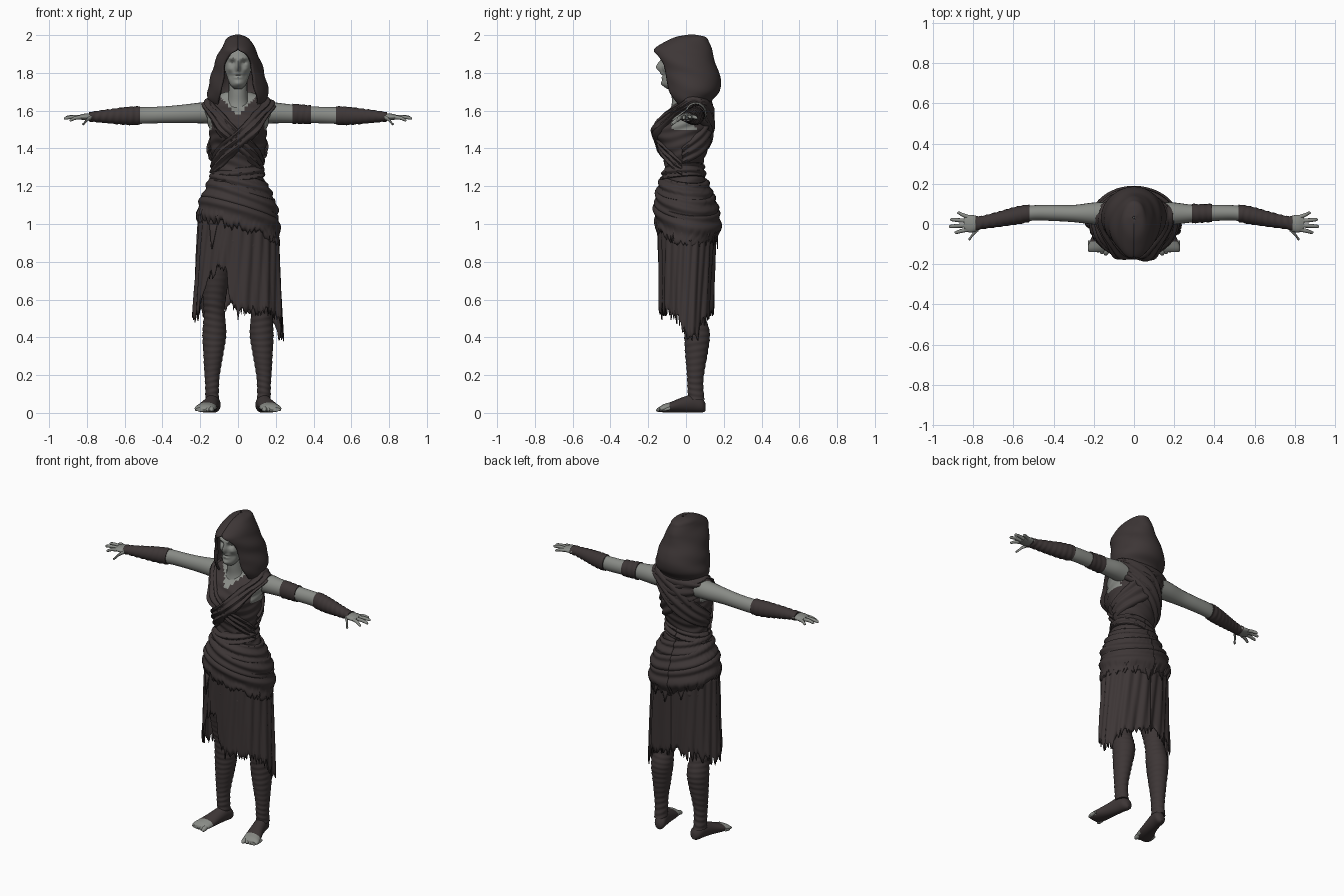
import bpy, bmesh, random
from math import sin, cos, pi, exp, radians, sqrt
from mathutils import Vector

random.seed(4)
if "Cube" in bpy.data.objects:
    bpy.data.objects.remove(bpy.data.objects["Cube"])


def material(name, rgb):
    m = bpy.data.materials.new(name)
    m.use_nodes = True
    m.diffuse_color = (*rgb, 1)
    bsdf = m.node_tree.nodes["Principled BSDF"]
    bsdf.inputs["Base Color"].default_value = (*rgb, 1)
    bsdf.inputs["Roughness"].default_value = 0.9
    return m


CLOTH = material("dark cloth", (0.047, 0.037, 0.037))
SKIN = material("grey skin", (0.25, 0.26, 0.24))


def sample(table, n):
    """Smooth curve through the rows of a table."""
    rows = [Vector(r) for r in table]
    out = []
    for k in range(n):
        u = k / (n - 1) * (len(rows) - 1)
        i = min(int(u), len(rows) - 2)
        t = u - i
        b, c = rows[i], rows[i + 1]
        a = rows[i - 1] if i else b
        d = rows[i + 2] if i + 2 < len(rows) else c
        out.append(b + ((c - a) + ((2 * a - 5 * b + 4 * c - d) + (3 * b - a - 3 * c + d) * t) * t) * (t / 2))
    return out


def grid(name, pts, mat, closed=True, caps=True, rule=None, thick=0):
    """Skin a list of point rows; rule(centre) is true where a face is bare skin."""
    bm = bmesh.new()
    rows = [[bm.verts.new(p) for p in row] for row in pts]
    n = len(rows[0])
    for r, q in zip(rows, rows[1:]):
        for j in range(n if closed else n - 1):
            k = (j + 1) % n
            bm.faces.new((r[j], r[k], q[k], q[j]))
    if closed and caps:
        bm.faces.new(rows[0])
        bm.faces.new(rows[-1])
    bmesh.ops.recalc_face_normals(bm, faces=bm.faces)
    if rule:
        for f in bm.faces:
            f.material_index = int(rule(f.calc_center_median()))
    me = bpy.data.meshes.new(name)
    bm.to_mesh(me)
    bm.free()
    ob = bpy.data.objects.new(name, me)
    bpy.context.collection.objects.link(ob)
    me.materials.append(mat)
    if rule:
        me.materials.append(SKIN)
    if thick:
        mod = ob.modifiers.new("thickness", "SOLIDIFY")
        mod.thickness = thick
        mod.offset = 0
    bpy.ops.object.select_all(action="DESELECT")
    bpy.context.view_layer.objects.active = ob
    ob.select_set(True)
    bpy.ops.object.shade_smooth_by_angle(angle=radians(50))
    return ob


def tube(name, axis, rows, mat, side=1, seg=20, wrinkle=0, rule=None, shape=None):
    """Elliptical tube; each row is position on axis, two centres, two radii."""
    pts = []
    for t, c1, c2, r1, r2 in rows:
        ring = []
        for j in range(seg):
            a = 2 * pi * j / seg
            w = wrinkle * sin(t * 190 + 2 * sin(a + t * 9))
            p = [c1 + (r1 + w) * cos(a), c2 + (r2 + w) * sin(a)]
            p.insert(axis, t)
            if shape:
                p = shape(p)
            ring.append((p[0] * side, p[1], p[2]))
        pts.append(ring)
    return grid(name, pts, mat, rule=rule)


# Torso surface: height, centre y, half width, half depth
TORSO = sample([(.88, 0, .205, .14), (.98, .01, .2, .152), (1.1, 0, .19, .15), (1.2, -.01, .152, .125),
                (1.3, -.012, .125, .1), (1.4, -.01, .146, .125), (1.5, -.01, .153, .14),
                (1.58, .005, .17, .125), (1.63, .03, .18, .095), (1.665, .035, .15, .07),
                (1.7, .02, .06, .055)], 150)


def surf(phi, z, off=0):
    z = min(max(z, .88), 1.7)
    _, cy, rx, ry = min(TORSO, key=lambda r: abs(r[0] - z))
    side = abs((phi + pi) % (2 * pi) - pi)
    off += .03 * exp(-((z - 1.49) / .06) ** 2 - ((side - .5) / .35) ** 2)
    return ((rx + off) * sin(phi), cy - (ry + off) * cos(phi), z)


def bare_torso(c):
    armhole = c.z > 1.5 and abs(c.x) > .14
    neckline = c.y < .02 and abs(c.x) < (c.z - 1.57) * .9
    return armhole or neckline


grid("torso", [[surf(2 * pi * j / 64, r[0], .003 * sin(r[0] * 120 + 3 * sin(2 * pi * j / 32)))
                for j in range(64)] for r in TORSO], CLOTH, rule=bare_torso)


def drape(name, path, off, folds=2, rag=0, n=90):
    """Folded cloth strip lying on the torso; path rows are degrees, height, half width."""
    pts = []
    for deg, z, half in sample(path, n):
        drop = rag * random.random()
        row = []
        for j in range(19):
            v = j / 9 - 1
            bulge = off * sqrt(max(0, 1 - v ** 4)) + .006 * sin(v * pi * folds + deg / 60) - .004
            row.append(surf(radians(deg), z + v * half - drop * max(0, -v), bulge))
        pts.append(row)
    return grid(name, pts, CLOTH, closed=False, thick=.004)


# Crossing chest wraps, over the shoulders and down the back
for side, label, off in ((-1, "right", .012), (1, "left", .02)):
    drape(label + "_shoulder_wrap",
          [(-85 * side, 1.29, .04), (-40 * side, 1.36, .055), (0, 1.44, .06), (35 * side, 1.54, .07),
           (65 * side, 1.62, .05), (90 * side, 1.65, .035), (120 * side, 1.63, .05),
           (150 * side, 1.59, .09), (190 * side, 1.52, .11), (230 * side, 1.43, .08), (275 * side, 1.36, .05)],
          off, 3)
drape("back_drape", [(120, 1.6, .06), (150, 1.59, .09), (180, 1.58, .11), (210, 1.59, .09), (240, 1.6, .06)], .016, 3)

# Waist and hip sashes, lowest at the back left
for k, (z, half, tilt, rag) in enumerate(((1.27, .035, -.02, 0), (1.2, .05, .035, 0),
                                          (1.13, .06, .06, 0), (1.04, .065, .06, .05))):
    drape("hip_sash_%d" % (k + 1), [(d, z - tilt * cos(radians(d - 115)), half) for d in range(-180, 181, 30)],
          .012 + .004 * k, 2, rag, 140)

# Ragged skirt, open over the right leg
HEM = [(-180, .55), (-125, .53), (-95, .5), (-70, .53), (-55, .56), (-46, .7), (-30, .76), (-16, .76),
       (-11, .58), (0, .51), (25, .54), (55, .52), (78, .46), (98, .38), (115, .4), (135, .5), (180, .55)]


def hem(d):
    for (a, za), (b, zb) in zip(HEM, HEM[1:]):
        if a <= d <= b:
            return za + (zb - za) * (d - a) / (b - a)


columns = []
for k in range(181):
    d = -180 + 2 * k
    a = radians(d)
    low = hem(d) + (random.uniform(-.03, .045) if 0 < k < 180 else 0)
    col = []
    for i in range(15):
        t = i / 14
        z = 1.04 + (low - 1.04) * t
        drop = 1.04 - z
        fold = .006 * sin(a * 11) * t + .004 * sin(a * 23 + 5 * t)
        col.append(((.206 + .05 * drop + fold) * sin(a), .004 - (.152 - .03 * drop + fold) * cos(a), z))
    columns.append(col)
grid("ragged_skirt", columns, CLOTH, closed=False, thick=.006)
# Loose rag tails hanging under the sash
for d, z, w in ((-38, .86, 7), (150, .88, 9), (172, .86, 10), (200, .9, 8)):
    grid("rag_tail", [[((.213 + .012 * t) * sin(radians(d + u * w * (1 - t))),
                        .004 - (.16 + .005 * t) * cos(radians(d + u * w * (1 - t))), 1 + (z - 1) * t)
                       for u in (-1, -.5, 0, .5, 1)] for t in (0, .3, .6, .95)], CLOTH, closed=False, thick=.005)

# Hood: height, centre y, half width, half depth, half opening in degrees
shell = []
for z, cy, rx, ry, gap in sample([(1.62, .035, .13, .09, 50), (1.66, .025, .15, .11, 42), (1.7, .03, .156, .14, 36),
                                  (1.75, .03, .146, .15, 33), (1.8, .02, .133, .15, 34), (1.85, .003, .119, .146, 35),
                                  (1.895, -.012, .1, .15, 26), (1.925, -.015, .085, .147, 1),
                                  (1.96, .005, .066, .112, 0), (1.985, .025, .045, .075, 0),
                                  (1.998, .03, .004, .006, 0)], 50):
    g = radians(max(gap, 0))
    shell.append([((rx + .003 * sin(z * 60 + 3 * p)) * sin(p), cy - ry * cos(p), z)
                  for p in (g + (2 * pi - 2 * g) * j / 56 for j in range(57))])
grid("hood", shell, CLOTH, closed=False, thick=.012)

# Head, with the face shaped by soft bumps: x, z, width, height, push
FACE = [(0, 1.825, .011, .022, .026), (0, 1.85, .009, .02, .014), (.03, 1.853, .015, .011, -.017),
        (.03, 1.878, .024, .008, .008), (.045, 1.82, .015, .013, .007), (.04, 1.785, .014, .018, -.009),
        (0, 1.785, .022, .005, -.006), (0, 1.795, .02, .005, .005), (0, 1.774, .017, .005, .005),
        (0, 1.745, .02, .012, .008)]


def sculpt(p):
    x, y, z = p
    if y < -.05:
        for fx, fz, w, h, push in FACE:
            y -= push * exp(-((abs(x) - fx) / w) ** 2 - ((z - fz) / h) ** 2)
    return [x, y, z]


tube("head", 2, sample([(1.715, 0, -.075, .02, .025), (1.735, 0, -.075, .04, .048), (1.77, 0, -.06, .055, .066),
                        (1.81, 0, -.05, .068, .078), (1.85, 0, -.045, .075, .084), (1.89, 0, -.042, .075, .084),
                        (1.93, 0, -.03, .06, .07), (1.95, 0, -.03, .03, .04)], 56), SKIN, seg=72, shape=sculpt)
tube("neck", 2, sample([(1.58, 0, -.02, .085, .07), (1.64, 0, -.015, .058, .06), (1.7, 0, -.02, .05, .058),
                        (1.78, 0, -.025, .05, .055)], 14), SKIN)

ARM = [(.13, .05, 1.59, .06, .06), (.2, .052, 1.588, .055, .055), (.3, .052, 1.583, .043, .048),
       (.4, .055, 1.578, .04, .044), (.5, .055, 1.575, .038, .044), (.58, .043, 1.572, .04, .043),
       (.68, .022, 1.57, .033, .033), (.76, .007, 1.568, .028, .023), (.79, .003, 1.567, .034, .02)]
HAND = [(.76, .006, 1.567, .027, .02), (.79, .002, 1.567, .04, .018), (.82, .002, 1.567, .044, .016),
        (.845, .004, 1.565, .036, .011)]
LEG = [(.07, .137, .055, .036, .044), (.13, .137, .05, .036, .042), (.2, .137, .05, .04, .045),
       (.32, .13, .055, .054, .06), (.42, .125, .058, .063, .068), (.52, .125, .04, .056, .06),
       (.6, .125, .025, .06, .065), (.75, .115, .01, .075, .085), (.96, .1, 0, .09, .1)]
FOOT = [(.103, .125, .03, .015, .02), (.085, .126, .04, .034, .038), (.04, .135, .05, .038, .048),
        (-.02, .148, .042, .043, .04), (-.08, .165, .03, .052, .028), (-.12, .176, .024, .054, .021),
        (-.14, .18, .018, .045, .012)]

for side, label in ((-1, "right_"), (1, "left_")):
    arm = sample(ARM, 90)
    tube(label + "arm", 0, arm, SKIN, side)
    # Cloth wound around the forearms and the left upper arm
    for name, a, b in (("forearm_wrap", .515, .79), ("upper_arm_wrap", .285, .395)):
        if name == "forearm_wrap" or side > 0:
            wound = [(r[0], r[1], r[2], r[3] + .005, r[4] + .005) for r in arm if a < r[0] < b]
            tube(label + name, 0, wound, CLOTH, side, wrinkle=.0015)
    # Hand with spread fingers
    tube(label + "palm", 0, sample(HAND, 12), SKIN, side)
    for name, x, y, tx, ty, tz in (("thumb", .775, -.025, .825, -.073, 1.53), ("index", .83, -.028, .893, -.042, 1.55),
                                   ("middle", .835, -.007, .922, -.012, 1.56), ("ring", .835, .016, .915, .022, 1.565),
                                   ("little", .825, .035, .88, .055, 1.56)):
        finger = [(x, y, 1.565, .011, .011), ((x + tx) / 2, (y + ty) / 2, (1.572 + tz) / 2, .01, .01),
                  (tx - .008, ty, tz, .008, .008), (tx, ty, tz - .001, .003, .003)]
        tube(label + name + "_finger", 0, sample(finger, 12), SKIN, side, seg=10)
    # Wrapped leg, foot and bare toes
    tube(label + "leg", 2, sample(LEG, 110), CLOTH, side, seg=28, wrinkle=.0015)
    tube(label + "foot", 1, sample(FOOT, 30), CLOTH, side, rule=lambda c: c.y < -.088 and c.z > .012)
    for k in range(5):
        x, tip, r = .14 + .02 * k, -.158 + .008 * k, .014 - .0014 * k
        toe = [(tip + .045, x, .024, r, r), (tip + .015, x, .018, r, r), (tip, x, .014, r / 3, r / 3)]
        tube(label + "toe_%d" % (k + 1), 1, sample(toe, 9), SKIN, side, seg=10)
